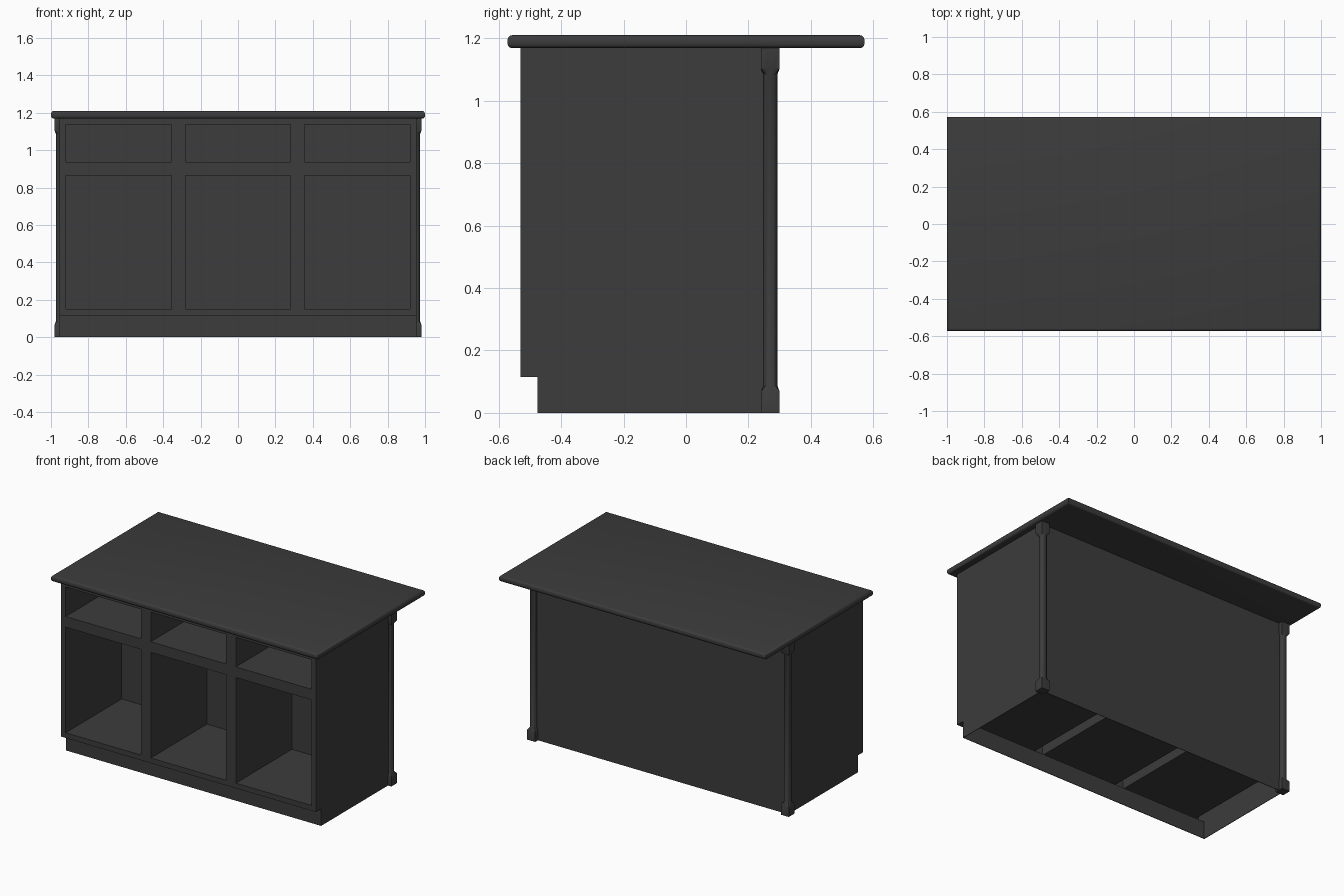
import bpy
import bmesh
from math import cos, sin, tau, radians

if "Cube" in bpy.data.objects:
    bpy.data.objects.remove(bpy.data.objects["Cube"], do_unlink=True)

paint = bpy.data.materials.new("charcoal grey")
paint.use_nodes = True
grey = (0.045, 0.045, 0.045, 1)
paint.diffuse_color = grey
paint.node_tree.nodes["Principled BSDF"].inputs["Base Color"].default_value = grey


def make_object(name, bm, smooth_angle=None):
    mesh = bpy.data.meshes.new(name)
    bm.to_mesh(mesh)
    bm.free()
    mesh.materials.append(paint)
    obj = bpy.data.objects.new(name, mesh)
    bpy.context.collection.objects.link(obj)
    if smooth_angle:
        bpy.ops.object.select_all(action='DESELECT')
        obj.select_set(True)
        bpy.context.view_layer.objects.active = obj
        bpy.ops.object.shade_smooth_by_angle(angle=radians(smooth_angle))
    return obj


HALF, FRONT, KICK, BACK = 0.955, -0.53, -0.475, 0.27
TOE, TOP, DEPTH = 0.115, 1.172, 0.6


# Cabinet: toe-kick shell whose front has six recessed compartments
def cabinet():
    bm = bmesh.new()

    def face(*points):
        return bm.faces.new([bm.verts.new(p) for p in points])

    def strip(y0, z0, y1, z1):
        face((-HALF, y0, z0), (HALF, y0, z0), (HALF, y1, z1), (-HALF, y1, z1))

    strip(KICK, 0, KICK, TOE)
    strip(KICK, TOE, FRONT, TOE)
    strip(BACK, TOP, BACK, 0)
    outline = [(KICK, 0), (BACK, 0), (BACK, TOP), (FRONT, TOP), (FRONT, TOE), (KICK, TOE)]
    face(*[(HALF, y, z) for y, z in outline])
    face(*[(-HALF, y, z) for y, z in reversed(outline)])

    # Front frame grid: odd columns and rows are openings
    xs = [-HALF, -0.92, -0.355, -0.282, 0.282, 0.355, 0.92, HALF]
    zs = [TOE, 0.15, 0.865, 0.937, 1.137, TOP]
    openings = []
    for i in range(len(xs) - 1):
        for j in range(len(zs) - 1):
            x0, x1, z0, z1 = xs[i], xs[i + 1], zs[j], zs[j + 1]
            cell = face((x0, FRONT, z0), (x1, FRONT, z0), (x1, FRONT, z1), (x0, FRONT, z1))
            if i % 2 and j % 2:
                openings.append(cell)
    bmesh.ops.remove_doubles(bm, verts=bm.verts, dist=0.0001)
    # Push each opening back into a box
    for cell in openings:
        moved = bmesh.ops.extrude_discrete_faces(bm, faces=[cell])["faces"][0]
        bmesh.ops.translate(bm, verts=moved.verts, vec=(0, DEPTH, 0))
    bmesh.ops.remove_doubles(bm, verts=bm.verts, dist=0.0001)
    obj = make_object("cabinet", bm)
    boards = obj.modifiers.new("board thickness", 'SOLIDIFY')
    boards.thickness = 0.005
    boards.offset = -1


cabinet()

# Countertop with rounded edges
bm = bmesh.new()
bmesh.ops.create_cube(bm, size=1)
bmesh.ops.scale(bm, vec=(2, 1.144, 0.042), verts=bm.verts)
bmesh.ops.translate(bm, vec=(0, 0, 1.189), verts=bm.verts)
bmesh.ops.bevel(bm, geom=[e for e in bm.edges if abs(e.verts[0].co.z - e.verts[1].co.z) < 0.001],
                offset=0.016, segments=3, profile=0.5, affect='EDGES')
make_object("countertop", bm, 40)


# Corner posts: square blocks blending into a round shaft
def post(name, x):
    sides, block, shaft = 16, 0.03, 0.023
    levels = [(0, True), (0.068, True), (0.086, False),
              (1.085, False), (1.103, True), (TOP, True)]
    bm = bmesh.new()
    rings = []
    for z, square in levels:
        ring = []
        for k in range(sides):
            c, s = cos(tau * k / sides), sin(tau * k / sides)
            r = block / max(abs(c), abs(s)) if square else shaft
            ring.append(bm.verts.new((x + r * c, BACK + r * s, z)))
        rings.append(ring)
    for low, high in zip(rings, rings[1:]):
        for k in range(sides):
            n = (k + 1) % sides
            bm.faces.new((low[k], low[n], high[n], high[k]))
    bm.faces.new(rings[0][::-1])
    bm.faces.new(rings[-1])
    make_object(name, bm, 35)


post("left_post", 0.95)
post("right_post", -0.95)
